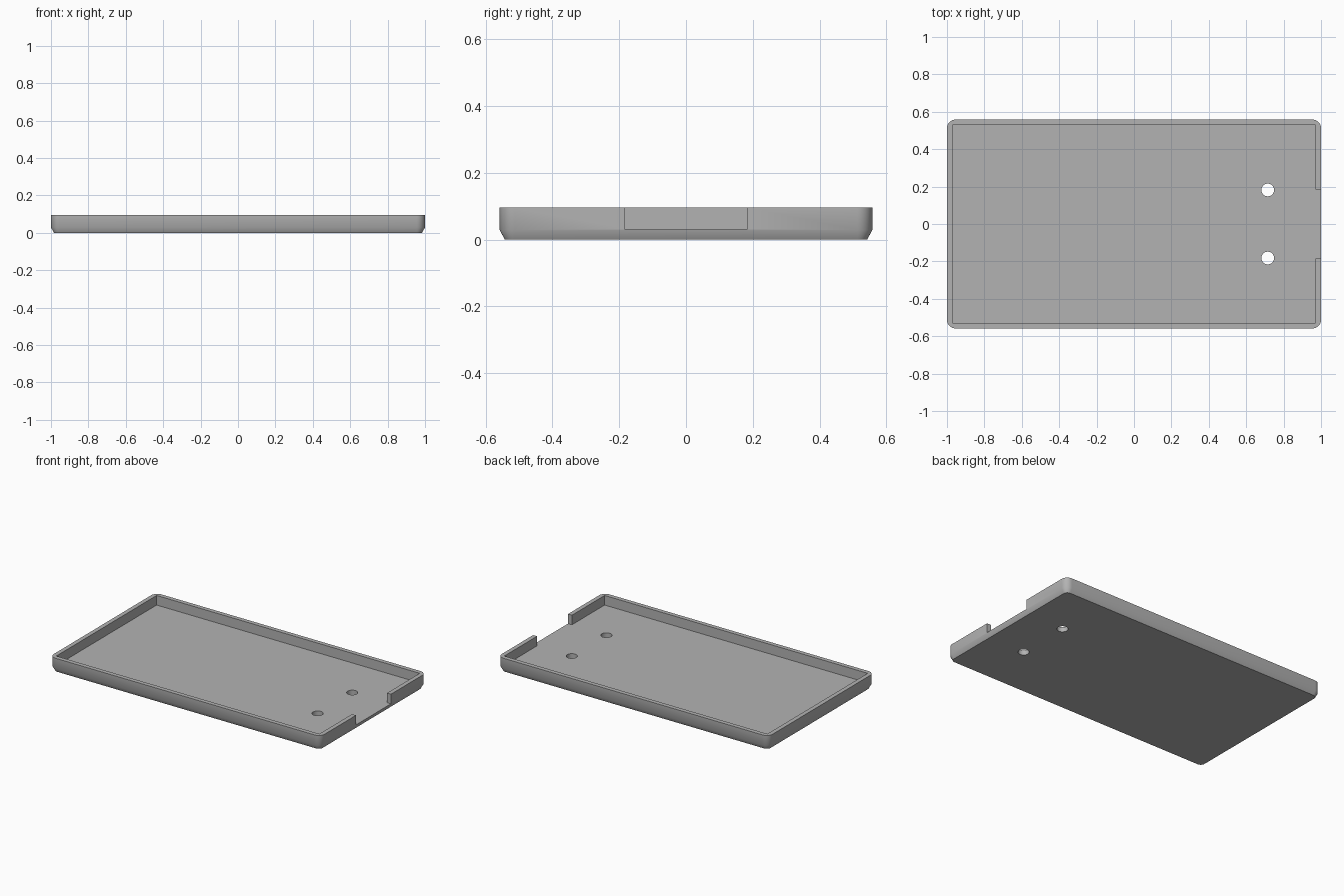
import bpy
import bmesh
from math import cos, sin, pi, radians

if "Cube" in bpy.data.objects:
    bpy.data.objects.remove(bpy.data.objects["Cube"])

HALF_X, HALF_Y, HEIGHT = 1.0, 0.558, 0.096
FLOOR, WALL, RADIUS = 0.032, 0.029, 0.045
CHAMFER, CHAMFER_TOP = 0.016, 0.029
NOTCH, HOLE_X, HOLE_R = 0.184, 0.715, 0.034

grey = bpy.data.materials.new("plain grey")
grey.use_nodes = True
grey.diffuse_color = (0.45, 0.45, 0.45, 1)
grey.node_tree.nodes["Principled BSDF"].inputs["Base Color"].default_value = grey.diffuse_color


def rounded_outline(inset, steps=8):
    """Rounded rectangle, anticlockwise."""
    cx, cy, r = HALF_X - RADIUS, HALF_Y - RADIUS, RADIUS - inset
    points = []
    for corner, (sx, sy) in enumerate([(1, 1), (-1, 1), (-1, -1), (1, -1)]):
        for i in range(steps + 1):
            a = (corner + i / steps) * pi / 2
            points.append((sx * cx + r * cos(a), sy * cy + r * sin(a)))
    return points


def loft(name, layers):
    """Closed solid through matching outlines, given as (outline, z)."""
    bm = bmesh.new()
    rings = [[bm.verts.new((x, y, z)) for x, y in outline] for outline, z in layers]
    bm.faces.new(rings[0][::-1])
    bm.faces.new(rings[-1])
    for low, high in zip(rings, rings[1:]):
        for i in range(len(low)):
            j = (i + 1) % len(low)
            bm.faces.new((low[i], low[j], high[j], high[i]))
    mesh = bpy.data.meshes.new(name)
    bm.to_mesh(mesh)
    bm.free()
    mesh.materials.append(grey)
    obj = bpy.data.objects.new(name, mesh)
    bpy.context.collection.objects.link(obj)
    return obj


def cut(target, cutter):
    bpy.context.view_layer.objects.active = target
    mod = target.modifiers.new("cut", "BOOLEAN")
    mod.operation, mod.solver, mod.object = "DIFFERENCE", "EXACT", cutter
    bpy.ops.object.modifier_apply(modifier=mod.name)
    bpy.data.objects.remove(cutter)


# Outer block with rounded corners and a bevelled underside
tray = loft("tray", [(rounded_outline(CHAMFER), 0),
                     (rounded_outline(0), CHAMFER_TOP),
                     (rounded_outline(0), HEIGHT)])

# Square-cornered cavity, open through the left end wall
ix, iy, out = HALF_X - WALL, HALF_Y - WALL, HALF_X + 0.1
cavity = [(-ix, -iy), (ix, -iy), (ix, -NOTCH), (out, -NOTCH),
          (out, NOTCH), (ix, NOTCH), (ix, iy), (-ix, iy)]
cut(tray, loft("cavity_cutter", [(cavity, FLOOR), (cavity, HEIGHT + 0.1)]))

# Pair of round holes through the floor
for side in (-1, 1):
    circle = [(HOLE_X + HOLE_R * cos(a), side * 0.182 + HOLE_R * sin(a))
              for a in (i * 2 * pi / 32 for i in range(32))]
    cut(tray, loft("hole_cutter", [(circle, -0.1), (circle, HEIGHT)]))

bpy.ops.object.select_all(action="DESELECT")
tray.select_set(True)
bpy.context.view_layer.objects.active = tray
bpy.ops.object.shade_smooth_by_angle(angle=radians(30))
